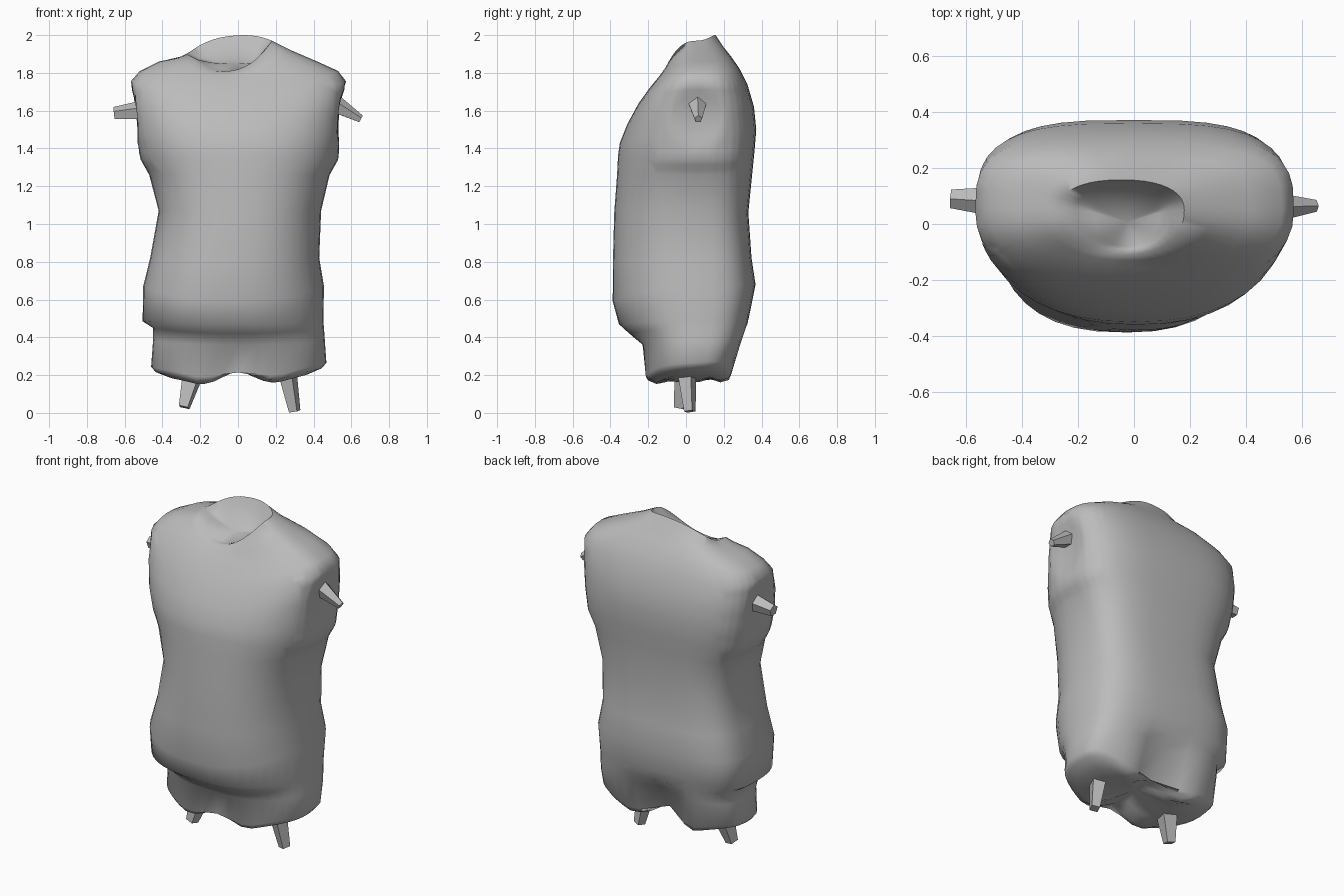
import bpy, bmesh, math
from mathutils import Vector

if "Cube" in bpy.data.objects:
    bpy.data.objects.remove(bpy.data.objects["Cube"])

SEGS = 40
grey = bpy.data.materials.new("plain_grey")
grey.diffuse_color = (0.5, 0.5, 0.5, 1)
grey.use_nodes = True
grey.node_tree.nodes["Principled BSDF"].inputs["Base Color"].default_value = grey.diffuse_color


def finish(bm, name, angle):
    bmesh.ops.recalc_face_normals(bm, faces=bm.faces)
    mesh = bpy.data.meshes.new(name)
    bm.to_mesh(mesh)
    bm.free()
    mesh.materials.append(grey)
    obj = bpy.data.objects.new(name, mesh)
    bpy.context.collection.objects.link(obj)
    bpy.ops.object.select_all(action='DESELECT')
    obj.select_set(True)
    bpy.context.view_layer.objects.active = obj
    bpy.ops.object.shade_smooth_by_angle(angle=math.radians(angle))
    return obj


def ring_points(xl, xr, yf, yb, zs, zf, zb, tilt=0.0):
    """Rounded outline: left, right, front, back limits; side, front, back heights."""
    xc, a, yc = (xl + xr) / 2, (xr - xl) / 2, min(0.05, yb - 0.02)
    pts = []
    for i in range(SEGS):
        t = math.tau * i / SEGS
        c, s = math.cos(t), math.sin(t)
        if s > 0:
            n = 3.2 if a > 0.4 else 2.3
        else:
            n = 2.55 if c < 0 and 0.46 < zs < 0.7 else 2.3
        x = xc + a * math.copysign(abs(c) ** (2 / n), c)
        reach = (yb - yc) if s > 0 else (yc - yf)
        y = yc + reach * math.copysign(abs(s) ** (2 / n), s)
        z = zs * c * c + (zb if s > 0 else zf) * s * s + tilt * c
        pts.append(Vector((x, y, z)))
    return pts


def hem_height(x, y):
    """Two low leg lobes with a raised crotch between them."""
    d = abs(x)
    z = 0.19 - 0.13 * d if d < 0.2 else 0.164 + 0.34 * (d - 0.2)
    return z + 0.02 * x + 0.6 * y * y + 0.05 * math.exp(-(x / 0.1) ** 2) * max(0, y) / 0.2


def groove(pts, front, back):
    """Pull the centre line inward between the legs."""
    for p in pts:
        p.y *= 1 - (back if p.y > 0 else front) * math.exp(-(p.x / 0.13) ** 2)
    return pts


# Torso rings from the hem to the neck rim
hem = groove(ring_points(-.46, .468, -.23, .25, 0, 0, 0), .12, .4)
for p in hem:
    p.z = hem_height(p.x, p.y)
rings = [hem, groove(ring_points(-.45, .46, -.24, .31, .38, .36, .40), .05, .2)]
for r in [
    (-.45, .455, -.30, .325, .45, .42, .47),
    (-.505, .452, -.355, .34, .485, .47, .54),
    (-.502, .455, -.388, .368, .67, .59, .68),
    (-.465, .43, -.387, .347, .82, .80, .82),
    (-.42, .44, -.38, .33, 1.07, 1.06, 1.06),
    (-.47, .485, -.365, .352, 1.26, 1.26, 1.28),
    (-.515, .53, -.36, .362, 1.34, 1.36, 1.38),
    (-.545, .545, -.35, .372, 1.47, 1.43, 1.50),
    (-.565, .56, -.31, .36, 1.62, 1.53, 1.62),
    (-.568, .572, -.25, .325, 1.755, 1.64, 1.74),
    (-.52, .53, -.20, .285, 1.81, 1.71, 1.82),
    (-.42, .42, -.16, .24, 1.86, 1.76, 1.885),
    (-.32, .28, -.13, .20, 1.90, 1.79, 1.935, .02),
    (-.27, .18, -.11, .158, 1.935, 1.81, 1.995, .035),
    # hollow of the neck
    (-.21, .13, -.09, .125, 1.89, 1.81, 1.94, .02),
    (-.14, .09, -.08, .06, 1.855, 1.81, 1.87),
]:
    rings.append(ring_points(*r))

# Rounded underside of the two leg lobes, hollow along the crotch
for k, drop in ((0.95, 0.02), (0.78, 0.025), (0.45, 0.0)):
    under = [Vector((p.x * k, p.y * k, 0)) for p in hem]
    for p in under:
        p.z = hem_height(p.x, p.y) - drop + 0.05 * math.exp(-(p.x / 0.08) ** 2)
    rings.insert(0, under)

bm = bmesh.new()
loops = [[bm.verts.new(p) for p in pts] for pts in rings]
for lo, hi in zip(loops, loops[1:]):
    for i in range(SEGS):
        j = (i + 1) % SEGS
        bm.faces.new((lo[i], lo[j], hi[j], hi[i]))
for loop in (loops[0], loops[-1]):
    centre = sum((v.co for v in loop), Vector()) / SEGS
    if loop is loops[0]:
        centre.z = hem_height(0, 0) + 0.05
    tip = bm.verts.new(centre)
    for i in range(SEGS):
        bm.faces.new((loop[i], loop[(i + 1) % SEGS], tip))

# Slight hollows at the armholes, pressed into a finer patch on each side
flank = [e for e in bm.edges
         if all(abs(v.co.x) > 0.4 and 1.2 < v.co.z < 1.79 and -.17 < v.co.y < .31
                for v in e.verts)]
bmesh.ops.subdivide_edges(bm, edges=flank, cuts=2, use_grid_fill=True)
for v in bm.verts:
    d = ((v.co.y - .06) / .15) ** 2 + ((v.co.z - 1.57) / .17) ** 2
    if abs(v.co.x) > 0.4 and d < 1:
        v.co.x -= math.copysign(0.03 * (1 - d), v.co.x)
finish(bm, "torso", 75)


def stub(name, start, end, r1, r2, sides=5):
    """Small tapered peg between two points."""
    start, end = Vector(start), Vector(end)
    axis = end - start
    bm = bmesh.new()
    bmesh.ops.create_cone(bm, cap_ends=True, segments=sides, radius1=r1,
                          radius2=r2, depth=axis.length)
    turn = axis.to_track_quat('Z', 'Y')
    for v in bm.verts:
        v.co = turn @ v.co + (start + end) / 2
    finish(bm, name, 30)


# Arm and leg pegs
stub("right_arm_peg", (.50, .06, 1.64), (.65, .065, 1.555), .055, .022)
stub("left_arm_peg", (-.50, .08, 1.60), (-.655, .09, 1.585), .055, .035)
stub("right_leg_peg", (.25, .0, .28), (.30, .02, .008), .06, .033, 4)
stub("left_leg_peg", (-.23, -.0, .24), (-.285, -.035, .03), .07, .035, 4)
